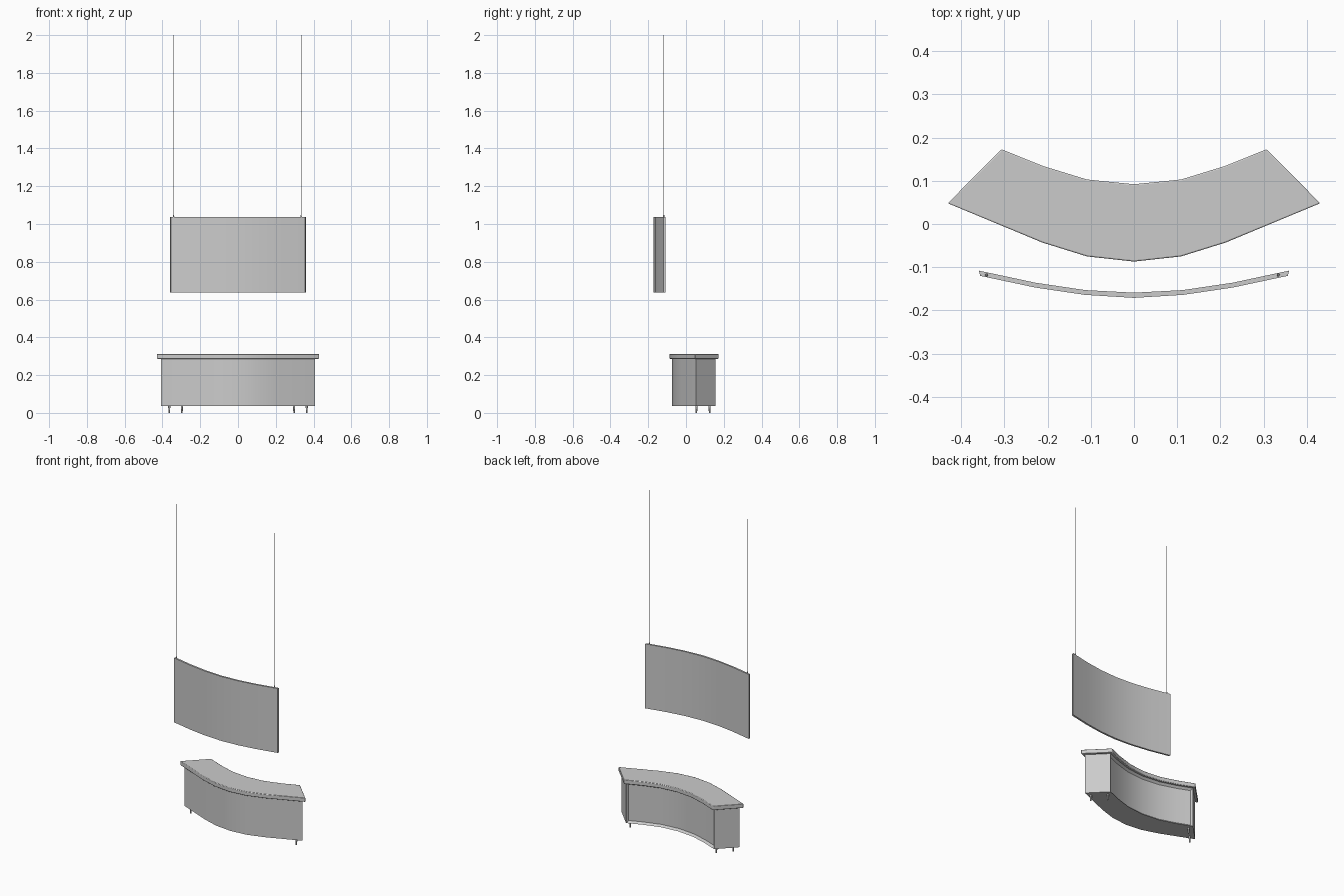
import bpy, bmesh, math
from mathutils import Vector

if "Cube" in bpy.data.objects:
    bpy.data.objects.remove(bpy.data.objects["Cube"])


def mirror_half(half):
    # half runs from the centre outwards; result runs left to right
    return [(-x, y) for x, y in reversed(half[1:])] + half


def inset(poly, d):
    # move every edge of a counter-clockwise outline inwards by d
    out = []
    for i, p in enumerate(poly):
        p = Vector(p)
        e1 = (p - Vector(poly[i - 1])).normalized()
        e2 = (Vector(poly[(i + 1) % len(poly)]) - p).normalized()
        n1, n2 = Vector((-e1.y, e1.x)), Vector((-e2.y, e2.x))
        out.append(p + (n1 + n2) * (d / (1 + n1.dot(n2))))
    return [(v.x, v.y) for v in out]


def finish(name, bm):
    me = bpy.data.meshes.new(name)
    bm.to_mesh(me)
    bm.free()
    ob = bpy.data.objects.new(name, me)
    bpy.context.collection.objects.link(ob)
    bpy.ops.object.select_all(action='DESELECT')
    ob.select_set(True)
    bpy.context.view_layer.objects.active = ob
    bpy.ops.object.shade_smooth_by_angle(angle=math.radians(30))
    return ob


def prism(poly, z0, z1):
    bm = bmesh.new()
    lo = [bm.verts.new((x, y, z0)) for x, y in poly]
    hi = [bm.verts.new((x, y, z1)) for x, y in poly]
    bm.faces.new(lo[::-1])
    bm.faces.new(hi)
    n = len(poly)
    sides = [bm.faces.new((lo[i], lo[(i + 1) % n], hi[(i + 1) % n], hi[i]))
             for i in range(n)]
    bm.normal_update()
    return bm, sides


def rod(name, x, y, z0, z1, r0, r1, seg=12):
    bpy.ops.mesh.primitive_cone_add(vertices=seg, radius1=r0, radius2=r1,
                                    depth=z1 - z0, location=(x, y, (z0 + z1) / 2))
    bpy.context.object.name = name
    bpy.ops.object.shade_smooth_by_angle(angle=math.radians(40))


# Counter outline: front curve, then back curve
front = mirror_half([(0, -0.087), (0.109, -0.075), (0.212, -0.043), (0.431, 0.048)])
back = mirror_half([(0, 0.092), (0.109, 0.103), (0.21, 0.134), (0.307, 0.173)])
outline = front + back[::-1]

# Countertop with softened edges
bm, _ = prism(outline, 0.286, 0.312)
top = finish("countertop", bm)
bev = top.modifiers.new("soft_edge", 'BEVEL')
bev.width, bev.segments = 0.003, 2

# Counter body with a recessed back panel
bm, sides = prism(inset(outline, 0.014), 0.037, 0.286)
nf = len(front)
back_faces = sides[nf:nf + len(back) - 1]
bmesh.ops.inset_region(bm, faces=back_faces, thickness=0.012, depth=-0.012,
                       use_even_offset=True, use_boundary=True)
finish("counter_body", bm)

# Feet under both ends
for side, s in (("left", -1), ("right", 1)):
    rod(side + "_front_foot", s * 0.364, 0.055, 0, 0.04, 0.004, 0.006)
    rod(side + "_back_foot", s * 0.297, 0.125, 0, 0.04, 0.004, 0.006)

# Curved hanging panel
p_front = mirror_half([(0, -0.171), (0.114, -0.164), (0.229, -0.147), (0.356, -0.120)])
p_back = mirror_half([(0, -0.159), (0.113, -0.153), (0.228, -0.136), (0.359, -0.108)])
bm, _ = prism(p_front + p_back[::-1], 0.637, 1.038)
finish("hanging_panel", bm)

# Suspension cables with end fittings
for side, x in (("left", -0.341), ("right", 0.334)):
    rod(side + "_cable", x, -0.118, 1.03, 2.0, 0.0016, 0.0016, 8)
    rod(side + "_cable_fitting", x, -0.118, 1.03, 1.048, 0.004, 0.003)
